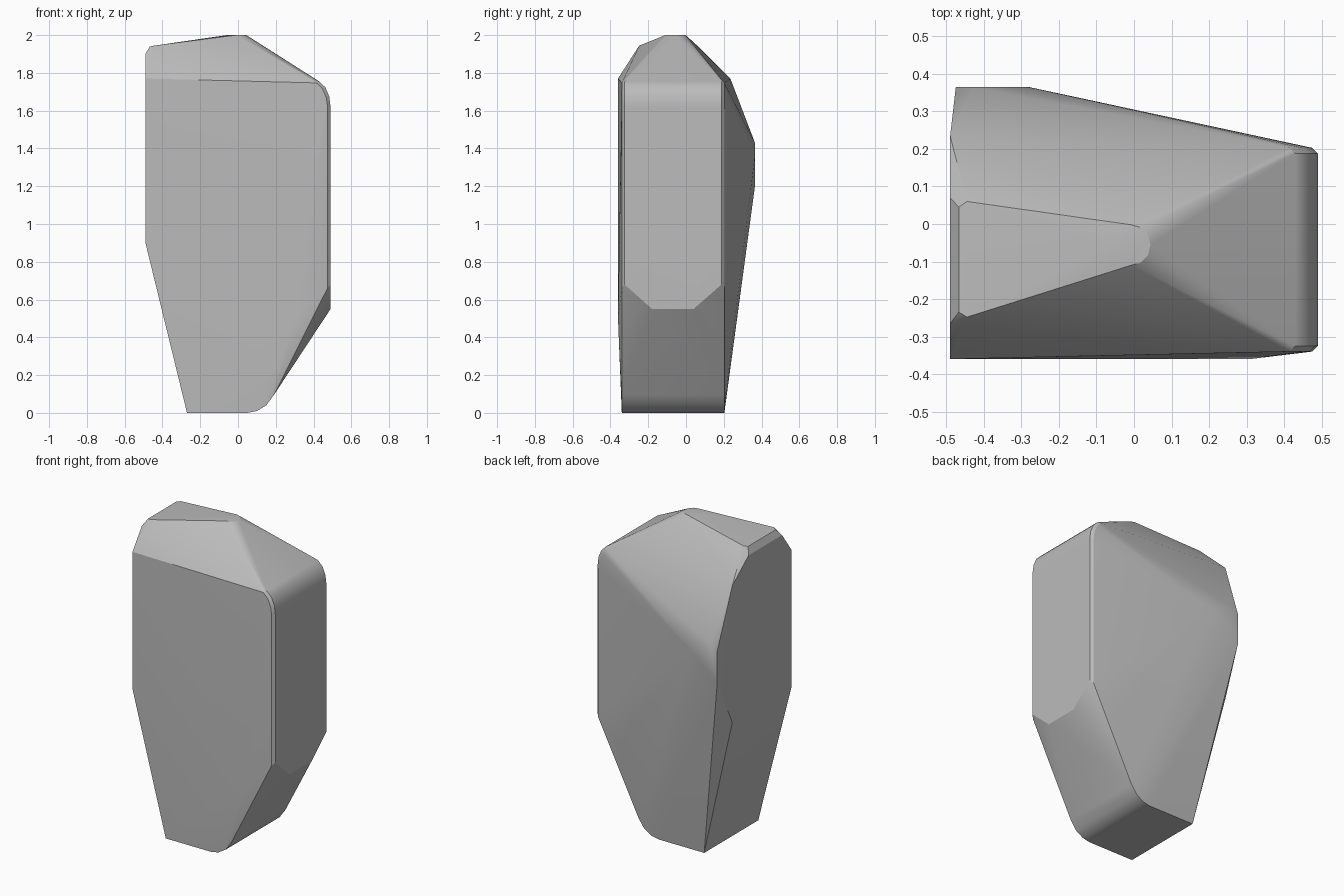
import bpy
import bmesh
from math import cos, sin, pi, radians

cube = bpy.data.objects.get("Cube")
if cube:
    bpy.data.objects.remove(cube)

FRONT, BACK = -0.34, 0.203
corners = []


def across(profile, front=FRONT, back=BACK):
    """Run an x, z profile from the front to the back of the stone."""
    for x, z in profile:
        corners.extend([(x, front, z), (x, back, z)])


# Flat base with a rounded right edge
across([(-0.27, 0), (0.05, 0), (0.1, 0.01), (0.15, 0.04), (0.19, 0.095)])

# Right wall: narrow chamfered sides and a rounded shoulder
shoulder = [(0.49, 1.62), (0.483, 1.675), (0.463, 1.723), (0.43, 1.755)]
across([(0.49, 0.68)] + shoulder, FRONT + 0.015, BACK - 0.015)
across([(x - 0.015, z - 0.008) for x, z in [(0.49, 0.67)] + shoulder])
corners += [(0.49, -0.18, 0.55), (0.49, 0.04, 0.55)]

# Left wall
corners += [(-0.49, y, z) for y in (-0.36, 0.235) for z in (0.9, 1.77)]

# Swell low on the front and back
corners += [(0.31, -0.36, 0.5), (0.34, 0.215, 0.5)]

# Bulge on the back left
corners += [(-0.475, 0.365, 1.4), (-0.475, 0.365, 1.2),
            (-0.43, 0.365, 1.43), (-0.28, 0.365, 1.36)]

# Upper left shelf, chamfered towards the wall
corners += [(-0.467, 0.045, 1.94), (-0.467, -0.235, 1.94),
            (-0.445, 0.06, 1.944), (-0.445, -0.248, 1.944),
            (-0.49, 0.07, 1.9), (-0.49, -0.265, 1.9)]

# Small blunt peak
corners += [(0.052 * cos(i * pi / 6) - 0.008, 0.054 * sin(i * pi / 6) - 0.056, 2)
            for i in range(12)]

# Wrap the corners in one faceted skin
bm = bmesh.new()
for p in corners:
    bm.verts.new(p)
hull = bmesh.ops.convex_hull(bm, input=bm.verts[:])
loose = {g for g in hull["geom_interior"] + hull["geom_unused"]
         if isinstance(g, bmesh.types.BMVert)}
bmesh.ops.delete(bm, geom=list(loose), context='VERTS')
bmesh.ops.dissolve_limit(bm, angle_limit=radians(1), verts=bm.verts[:], edges=bm.edges[:])
bmesh.ops.recalc_face_normals(bm, faces=bm.faces[:])
mesh = bpy.data.meshes.new("boulder")
bm.to_mesh(mesh)
bm.free()

# Plain grey stone
stone = bpy.data.materials.new("grey_stone")
stone.use_nodes = True
grey = (0.5, 0.5, 0.5, 1)
stone.diffuse_color = grey
stone.node_tree.nodes["Principled BSDF"].inputs["Base Color"].default_value = grey
mesh.materials.append(stone)

boulder = bpy.data.objects.new("boulder", mesh)
bpy.context.collection.objects.link(boulder)
bpy.ops.object.select_all(action='DESELECT')
boulder.select_set(True)
bpy.context.view_layer.objects.active = boulder
bpy.ops.object.shade_smooth_by_angle(angle=radians(25))
weighted = boulder.modifiers.new("even_shading", 'WEIGHTED_NORMAL')
weighted.keep_sharp = True
